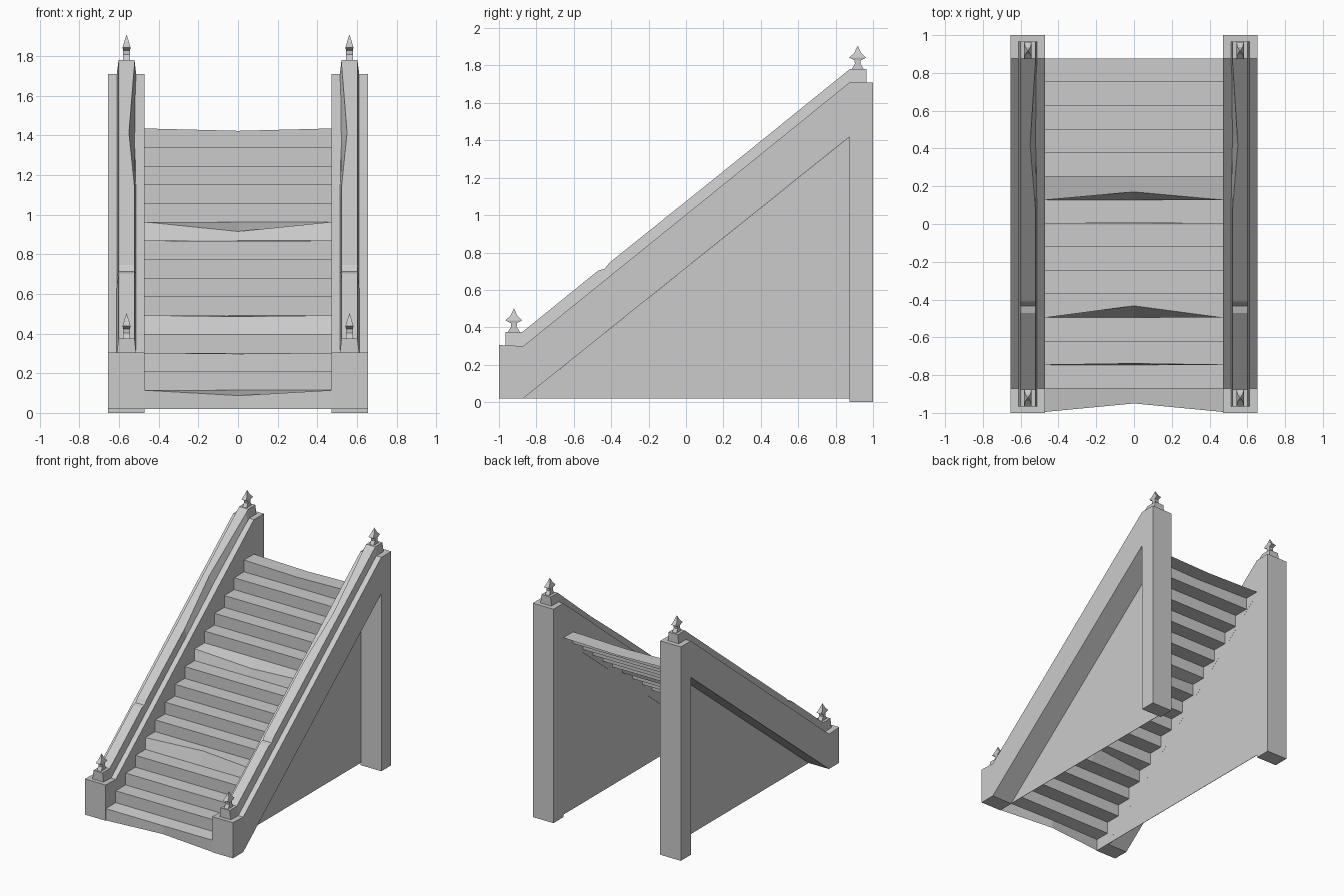
import bpy, bmesh

if "Cube" in bpy.data.objects:
    bpy.data.objects.remove(bpy.data.objects["Cube"])


def make(name, verts, faces):
    bm = bmesh.new()
    vs = [bm.verts.new(v) for v in verts]
    for f in faces:
        bm.faces.new([vs[i] for i in f])
    bmesh.ops.recalc_face_normals(bm, faces=bm.faces[:])
    me = bpy.data.meshes.new(name)
    bm.to_mesh(me)
    bm.free()
    ob = bpy.data.objects.new(name, me)
    bpy.context.collection.objects.link(ob)
    return ob


def extrude_x(name, prof, x0, x1):
    n = len(prof)
    verts = [(x, y, z) for x in (x0, x1) for y, z in prof]
    faces = [list(range(n)), list(range(2 * n - 1, n - 1, -1))]
    faces += [(i, (i + 1) % n, n + (i + 1) % n, n + i) for i in range(n)]
    return make(name, verts, faces)


def loft(name, rings):
    # four-sided rings joined end to end, capped
    verts = [v for r in rings for v in r]
    faces = [(0, 1, 2, 3), tuple(range(len(verts) - 4, len(verts)))]
    for k in range(len(rings) - 1):
        a = 4 * k
        faces += [(a + i, a + (i + 1) % 4, a + 4 + (i + 1) % 4, a + 4 + i)
                  for i in range(4)]
    return make(name, verts, faces)


# stairs: open zigzag sheet, some nosings worn at the centre
N, RUN, RISE = 15, 0.1247, 0.0943
Y0, Z0, HW = -0.995, 0.02, 0.472
worn = {0: (0.045, -0.027), 2: (0.007, -0.005), 4: (0.063, -0.006),
        8: (0.003, -0.003), 9: (0.043, -0.048), 14: (0.0, -0.012)}
verts, faces = [], []


def row(y, z, dy=0, dz=0):
    verts.extend([(-HW, y, z), (0, y + dy, z + dz), (HW, y, z)])


row(Y0, Z0, 0.045)
for i in range(N):
    y, z = Y0 + RUN * i, Z0 + RISE * (i + 1)
    row(y, z, *worn.get(i, (0, 0)))
    row(y + RUN, z, 0, -0.012 if i == N - 1 else 0)
for r in range(2 * N):
    for c in range(2):
        a = 3 * r + c
        faces.append((a, a + 1, a + 4, a + 3))
make("steps", verts, faces)

# side wall profile (y, z): front post, sloping band, back post
wall = [(-1, .02), (-.87, .02), (.875, 1.42), (.875, 0), (1, 0),
        (1, 1.71), (.875, 1.71), (-.87, .30), (-1, .305)]
panel = [(-.87, .02), (.876, .02), (.876, 1.42)]

# rail stations: y, base z, top z, inner edge chip
rail = [(-.965, .295, .375, 0), (-.875, .295, .375, 0), (-.47, .62, .703, 0),
        (-.435, .645, .713, 0), (-.41, .665, .745, 0), (.08, 1.06, 1.138, 0),
        (.42, 1.335, 1.412, .028), (.85, 1.68, 1.76, 0),
        (.875, 1.705, 1.78, 0), (.965, 1.705, 1.78, 0)]

# finial rings: half x, half y, height
finial = [(.018, .034, 0), (.017, .015, .03), (.017, .017, .05),
          (.02, .045, .064), (.013, .018, .09), (.001, .001, .127)]

for s, side in ((1, "right"), (-1, "left")):
    extrude_x(side + "_wall", wall, s * .472, s * .655)
    extrude_x(side + "_panel", panel, s * .472, s * .475)
    loft(side + "_rail", [[(s * .612, y, b), (s * .602, y, t),
                           (s * (.522 + c), y, t), (s * (.513 + c * .2), y, b)]
                          for y, b, t, c in rail])
    for cy, cz, end in ((-.92, .373, "front"), (.918, 1.778, "back")):
        loft(side + "_" + end + "_finial",
             [[(s * .562 + a * hx, cy + b * hy, cz + h)
               for a, b in ((-1, -1), (1, -1), (1, 1), (-1, 1))]
              for hx, hy, h in finial])
